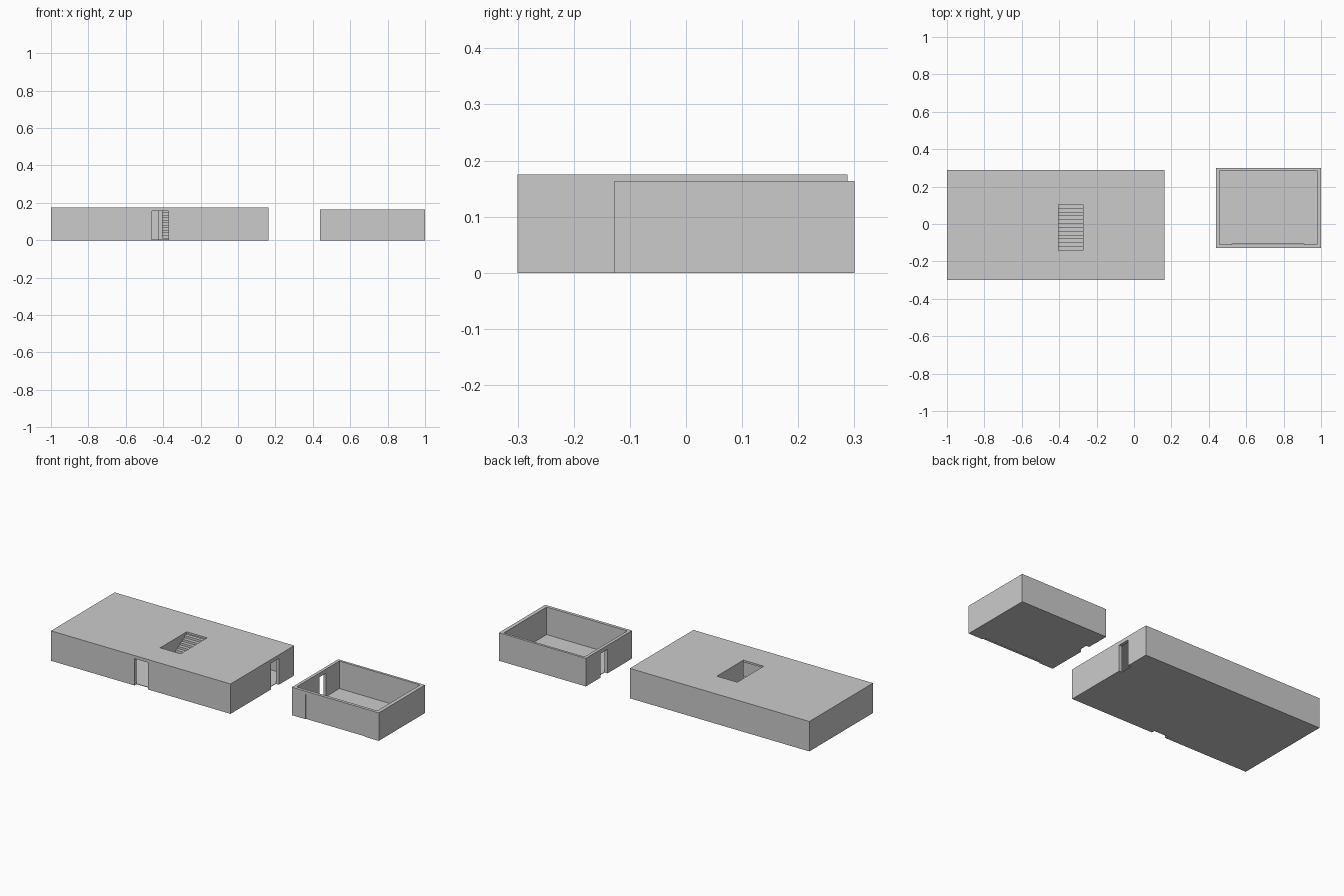
import bpy, bmesh

if "Cube" in bpy.data.objects:
    bpy.data.objects.remove(bpy.data.objects["Cube"])

WALL = 0.018
FLOOR = 0.003


def box(name, x, y, z):
    """Box from (min, max) ranges."""
    bm = bmesh.new()
    bmesh.ops.create_cube(bm, size=1)
    for v in bm.verts:
        v.co = [r[0] if c < 0 else r[1] for c, r in zip(v.co, (x, y, z))]
    me = bpy.data.meshes.new(name)
    bm.to_mesh(me)
    bm.free()
    ob = bpy.data.objects.new(name, me)
    bpy.context.collection.objects.link(ob)
    return ob


def cut(target, *ranges):
    """Subtract boxes from the target one after another."""
    bpy.context.view_layer.objects.active = target
    for r in ranges:
        cutter = box("cutter", *r)
        cutter.hide_render = True
        mod = target.modifiers.new("cut", 'BOOLEAN')
        mod.operation = 'DIFFERENCE'
        mod.solver = 'EXACT'
        mod.object = cutter
        bpy.ops.object.modifier_apply(modifier=mod.name)
        bpy.data.objects.remove(cutter)


# stairwell and ceiling sizes
SX = (-0.404, -0.272)
SY = (-0.142, 0.103)
CEIL = 0.164

# house shell: rooms, front door, side door, stair opening in the flat roof
hx, hy = (-1.0, 0.162), (-0.30, 0.288)
house = box("house_shell", hx, hy, (0, 0.175))
cut(house,
    ((hx[0] + WALL, hx[1] - WALL), (hy[0] + WALL, hy[1] - WALL), (FLOOR, CEIL)),
    ((-0.46, -0.372), (hy[0] - 0.02, hy[0] + WALL + 0.001), (-0.01, 0.157)),
    ((hx[1] - WALL - 0.001, hx[1] + 0.02), (0.075, 0.146), (-0.01, 0.153)),
    (SX, SY, (0.15, 0.20)))

# partition walls on both sides of the stairs
for side, x0 in (("left", SX[0] - 0.024), ("right", SX[1])):
    box("stair_wall_" + side, (x0, x0 + 0.024), SY, (FLOOR, CEIL))

# solid stairs rising to the back, extruded from a stepped profile
n = 12
rise, run = 0.175 / (n + 1), (SY[1] - SY[0]) / n
profile = [(SY[0], FLOOR)]
for i in range(n):
    z = rise * (i + 1)
    profile += [(SY[0] + run * i, z), (SY[0] + run * (i + 1), z)]
profile.append((SY[1], FLOOR))
bm = bmesh.new()
face = bm.faces.new([bm.verts.new((SX[0], y, z)) for y, z in profile])
ext = bmesh.ops.extrude_face_region(bm, geom=[face], use_keep_orig=True)
for v in ext["geom"]:
    if isinstance(v, bmesh.types.BMVert):
        v.co.x = SX[1]
bmesh.ops.recalc_face_normals(bm, faces=bm.faces)
me = bpy.data.meshes.new("stairs")
bm.to_mesh(me)
bm.free()
bpy.context.collection.objects.link(bpy.data.objects.new("stairs", me))

# roofless garage: open top, wide front doorway, side door facing the house
gx, gy = (0.438, 1.0), (-0.127, 0.30)
garage = box("garage_shell", gx, gy, (0, CEIL))
cut(garage,
    ((gx[0] + WALL, gx[1] - 0.022), (gy[0] + WALL, gy[1] - 0.014), (FLOOR, 0.2)),
    ((0.525, 0.91), (gy[0] - 0.02, gy[0] + WALL + 0.001), (-0.01, 0.145)),
    ((gx[0] - 0.02, gx[0] + WALL + 0.001), (0.10, 0.164), (-0.01, 0.14)))

# closed garage door panel, slightly recessed
box("garage_door", (0.525, 0.91), (gy[0] + 0.005, gy[0] + WALL), (0, 0.145))
